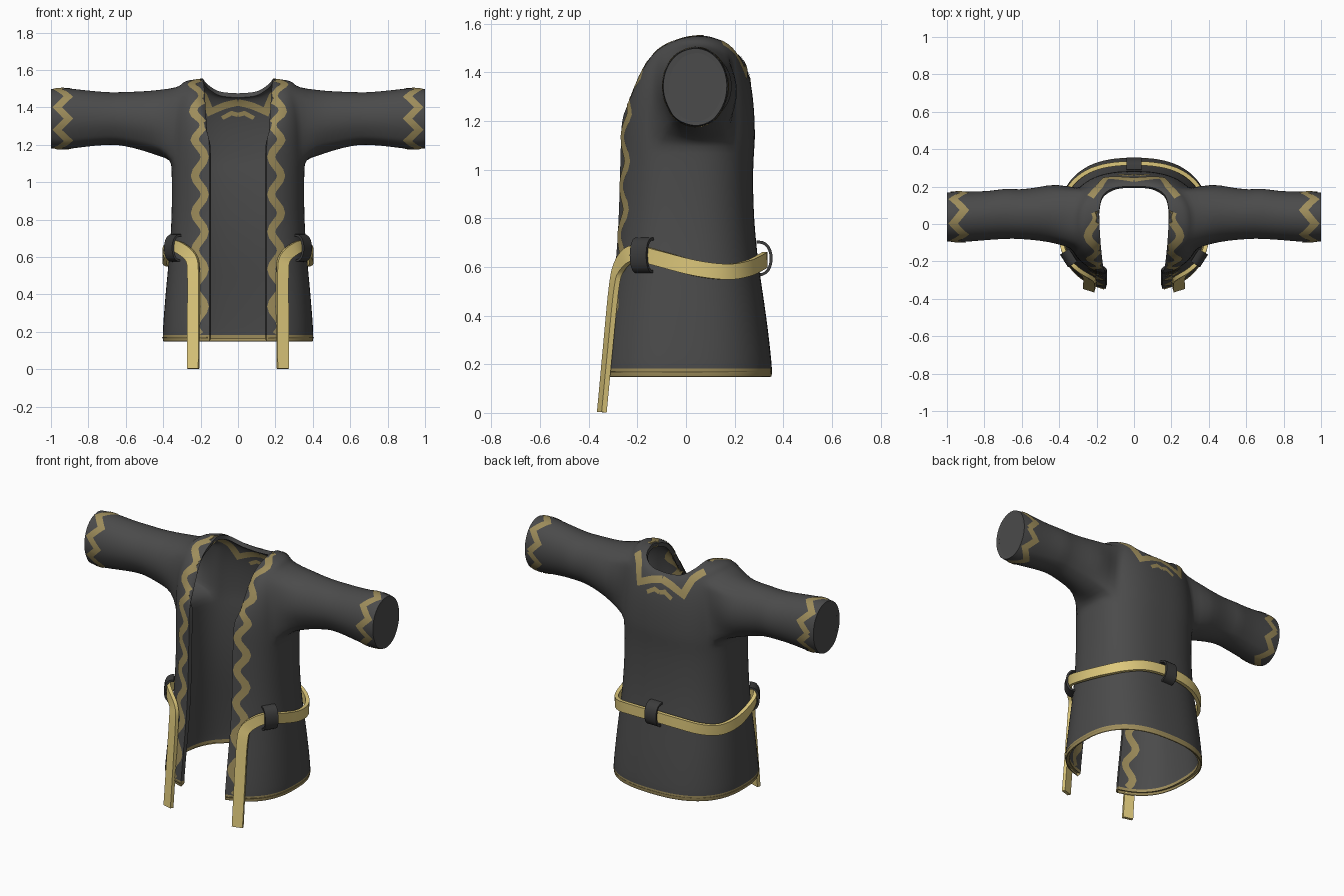
import bpy, bmesh
from math import pi, sin, cos, asin, atan2, radians, copysign
from mathutils import Vector
from mathutils.bvhtree import BVHTree

if "Cube" in bpy.data.objects:
    bpy.data.objects.remove(bpy.data.objects["Cube"])


def material(name, rgb):
    m = bpy.data.materials.new(name)
    m.use_nodes = True
    m.diffuse_color = (*rgb, 1)
    m.node_tree.nodes["Principled BSDF"].inputs["Base Color"].default_value = (*rgb, 1)
    return m


GREY = material("charcoal cloth", (.07, .07, .07))
TRIM = material("dull gold trim", (.34, .265, .105))
BELT = material("bright gold belt", (.73, .58, .20))
LOOP = material("dark loop", (.045, .045, .045))


def add_object(name, bm, *mats, smooth=True):
    mesh = bpy.data.meshes.new(name)
    bm.to_mesh(mesh)
    bm.free()
    ob = bpy.data.objects.new(name, mesh)
    bpy.context.collection.objects.link(ob)
    for m in mats:
        mesh.materials.append(m)
    if smooth:
        smooth_shade(ob)
    return ob


def smooth_shade(ob):
    bpy.ops.object.select_all(action='DESELECT')
    ob.select_set(True)
    bpy.context.view_layer.objects.active = ob
    if ob.modifiers:
        bpy.ops.object.convert(target='MESH')
    bpy.ops.object.shade_smooth_by_angle(angle=radians(40))


def spline_at(keys, t):
    """Catmull-Rom through evenly spaced keys, t from 0 to 1."""
    last = len(keys) - 1
    f = t * last
    i = min(int(f), last - 1)
    f -= i
    p0, p1, p2, p3 = (Vector(keys[min(max(i + k, 0), last)]) for k in (-1, 0, 1, 2))
    return p1 + .5 * f * (p2 - p0 + f * (2 * p0 - 5 * p1 + 4 * p2 - p3 + f * (3 * (p1 - p2) + p3 - p0)))


# ---- Robe: open C-shaped torso, shoulders closing on the neckline, sleeves ----
# z, half width, front depth, back depth
TORSO = [(.15, .395, .354, .345), (.17, .405, .362, .356), (.4, .388, .331, .33), (.6, .369, .304, .30),
         (.8, .356, .291, .28), (1.0, .354, .285, .276), (1.12, .358, .281, .284)]
# neckline from the centre back, over the shoulder, to the front opening
NECK = [(0, .2, 1.475), (.1, .195, 1.485), (.165, .155, 1.525), (.185, .08, 1.55),
        (.185, .01, 1.54), (.178, -.11, 1.475), (.165, -.23, 1.26)]
# x, front y, back y, bottom z, top z
SLEEVE = [(.42, -.105, .22, 1.137, 1.495), (.5, -.09, .2, 1.167, 1.487), (.62, -.08, .183, 1.197, 1.483),
          (.68, -.08, .195, 1.2, 1.481), (.76, -.085, .178, 1.195, 1.487), (.88, -.095, .175, 1.18, 1.5),
          (.94, -.1, .177, 1.172, 1.507), (1.0, -.095, .17, 1.18, 1.5)]
SQUARE = .8                                     # exponent of the slightly squared outline
COLS, LOW, UP = 48, 12, 10


def outline(th, z, rx, front, back):
    s, c = sin(th), cos(th)
    return Vector((copysign(abs(s) ** SQUARE, s) * rx,
                   copysign(abs(c) ** SQUARE, c) * (front if c < 0 else back), z))


def torso_point(u, row):
    z, rx, front, back = spline_at(TORSO, min(row / LOW, 1))
    th = u * (pi - asin((.152 / rx) ** (1 / SQUARE)))
    base = outline(th, z, rx, front, back)
    if row <= LOW:
        return base
    neck = spline_at(NECK, abs(u))
    neck.x *= 1 if u > 0 else -1
    t = (row - LOW) / UP * pi / 2
    power = 2 / (2.2 + 1.8 * sin(th) ** 6)      # squarer above the arms
    c, s = max(cos(t), 0) ** power, sin(t) ** power
    return Vector((neck.x + (base.x - neck.x) * c, neck.y + (base.y - neck.y) * c, z + (neck.z - z) * s))


bm = bmesh.new()
grid = [[bm.verts.new(torso_point(2 * i / COLS - 1, r)) for i in range(COLS + 1)]
        for r in range(LOW + UP + 1)]
A0, A1, R0, R1 = 8, 17, LOW, LOW + 6            # armhole columns (from centre back) and rows
for r in range(LOW + UP):
    for i in range(COLS):
        k = abs(i + .5 - COLS / 2)
        if not (A0 < k < A1 and R0 <= r < R1):
            f = bm.faces.new((grid[r][i], grid[r][i + 1], grid[r + 1][i + 1], grid[r + 1][i]))
            f.material_index = 1 if r < 2 else 0

for side in (-1, 1):
    rim = ([(k, R0) for k in range(A0, A1)] + [(A1, r) for r in range(R0, R1)]
           + [(k, R1) for k in range(A1, A0, -1)] + [(A0, r) for r in range(R1, R0, -1)])
    ring = [grid[r][COLS // 2 + side * k] for k, r in rim]
    angles = [atan2((v.co.z - 1.33) / .2, (v.co.y - .05) / .16) for v in ring]
    for x, y0, y1, z0, z1 in SLEEVE:
        new = [bm.verts.new((side * x, (y0 + y1) / 2 + (y1 - y0) / 2 * cos(a),
                             (z0 + z1) / 2 + (z1 - z0) / 2 * sin(a))) for a in angles]
        for i in range(len(ring)):
            j = (i + 1) % len(ring)
            bm.faces.new((ring[i], ring[j], new[j], new[i]))
        ring = new

bmesh.ops.recalc_face_normals(bm, faces=bm.faces[:])
bm.normal_update()
bm.faces.ensure_lookup_table()
if bm.faces[5 * COLS + COLS // 2].normal.y < 0:
    bmesh.ops.reverse_faces(bm, faces=bm.faces[:])
robe = add_object("robe", bm, GREY, TRIM, smooth=False)
robe.modifiers.new("round", 'SUBSURF').levels = 1
wall = robe.modifiers.new("wall", 'SOLIDIFY')
wall.thickness, wall.offset = .024, -1
smooth_shade(robe)

# ---- Flat discs closing the sleeve ends ----
for side, label in ((1, "left"), (-1, "right")):
    bm = bmesh.new()
    ring = [bm.verts.new((side * .998, .0375 + .128 * cos(a * pi / 16), 1.34 + .155 * sin(a * pi / 16)))
            for a in range(32)]
    bm.faces.new(ring if side > 0 else ring[::-1])
    add_object(label + "_sleeve_end", bm, GREY)

# ---- Wavy trim laid on the cloth ----
tree = BVHTree.FromObject(robe, bpy.context.evaluated_depsgraph_get())


def lay(centre, d, inside):
    """Point on the cloth along d from centre, just proud of its outer or inner face."""
    start, way = (centre, d) if inside else (centre + d, -d)
    loc, n, _, dist = tree.ray_cast(start, way)
    if loc is None or dist > 1:
        loc, n, _, _ = tree.find_nearest(centre + d * .32)
    return loc + n * .003


def edge_map(side, inside):
    def f(x, s):
        a = max(s - 1.2, 0) / .33
        return lay(Vector((side * x, .02, min(s, 1.2))), Vector((0, -cos(a), sin(a))), inside)
    return f


def cuff_map(side):
    return lambda x, s: lay(Vector((side * x, .038, 1.34)), Vector((0, cos(s / .15), sin(s / .15))), False)


def ribbon(bm, pts, width, place, steps=6):
    """Mitred strip along a 2D path, carried to the cloth by place()."""
    pts = [Vector(p) for p in pts]
    dirs = [(b - a).normalized() for a, b in zip(pts, pts[1:])]
    offs = []
    for i in range(len(pts)):
        a, b = dirs[max(i - 1, 0)], dirs[min(i, len(dirs) - 1)]
        n = Vector((-a.y - b.y, a.x + b.x))
        offs.append(n / max(1 + a.dot(b), .6) * width / 2)
    rows = []
    for i in range(len(pts) - 1):
        for k in range(steps + (i == len(pts) - 2)):
            p, o = pts[i].lerp(pts[i + 1], k / steps), offs[i].lerp(offs[i + 1], k / steps)
            rows.append([bm.verts.new(place(*(p + o * c))) for c in (-1, 0, 1)])
    for a, b in zip(rows, rows[1:]):
        for c in (0, 1):
            bm.faces.new((a[c], a[c + 1], b[c + 1], b[c]))


def arc(deg):
    return 1.2 + .33 * radians(deg)


# wave along the opening, leaning outward over the shoulder
wave = [(.203 + .026 * sin(k * pi / 4) + max(0, k - 40) * .001, .185 + .025 * k) for k in range(64)]
neck_back = [(.232, arc(111)), (.185, arc(122)), (.15, arc(139)), (.07, arc(134)), (0, arc(131))]
chevron = [(.085, arc(147)), (.035, arc(142)), (0, arc(144))]
for inside, label in ((False, "outer"), (True, "inner")):
    bm = bmesh.new()
    for side in (-1, 1):
        ribbon(bm, wave, .042, edge_map(side, inside), 2)
        ribbon(bm, neck_back, .04, edge_map(side, inside))
        ribbon(bm, chevron, .026, edge_map(side, inside))
    add_object(label + "_edge_trim", bm, TRIM)

for side, label in ((1, "left"), (-1, "right")):
    bm = bmesh.new()
    ribbon(bm, [(.907 if k % 2 else .967, k * pi * .15 / 7) for k in range(15)], .038, cuff_map(side))
    add_object(label + "_cuff_trim", bm, TRIM)


# ---- Belt with hanging tails, and its loops ----
def strap(name, pts, across, width, thick, mat):
    """Rectangular strip along pts; across(point, tangent) gives its width direction."""
    bm = bmesh.new()
    rows = []
    for i, p in enumerate(pts):
        t = (pts[min(i + 1, len(pts) - 1)] - pts[max(i - 1, 0)]).normalized()
        w = across(p, t).normalized()
        n = t.cross(w) * thick / 2
        w = w * width / 2
        rows.append([bm.verts.new(p + w * a + n * b) for a, b in ((-1, -1), (1, -1), (1, 1), (-1, 1))])
    for a, b in zip(rows, rows[1:]):
        for k in range(4):
            bm.faces.new((a[k], a[(k + 1) % 4], b[(k + 1) % 4], b[k]))
    bm.faces.new(rows[0])
    bm.faces.new(rows[-1])
    bmesh.ops.recalc_face_normals(bm, faces=bm.faces[:])
    return add_object(name, bm, mat)


# angle from the back and height, then the hanging tail
around = [(0, .63), (20, .62), (42, .595), (64, .58), (86, .595), (105, .635), (120, .655), (132, .648)]
half = [outline(radians(a), z, .392, .327, .325) for a, z in around]
half += [(.25, -.278, .595), (.238, -.297, .51), (.238, -.32, .28), (.24, -.346, .003)]
keys = [(-p[0], p[1], p[2]) for p in half[:0:-1]] + half
path = [spline_at(keys, i / 110) for i in range(111)]
strap("belt", path, lambda p, t: Vector((p.x * .45, p.y, 0)).cross(t), .064, .022, BELT)

for label, angle, z, bulge in (("left", 119, .648, .052), ("right", -119, .648, .052), ("back", 0, .635, .06)):
    foot = outline(radians(angle), z, .362, .297, .29)
    out = Vector((foot.x * .8, foot.y, 0)).normalized()
    tangent = Vector((-out.y, out.x, 0))
    bow = [foot + out * bulge * sin(a * pi / 12) ** .7 - Vector((0, 0, .068 * cos(a * pi / 12)))
           for a in range(13)]
    strap(label + "_belt_loop", bow, lambda p, t: tangent, .08, .012, LOOP)
